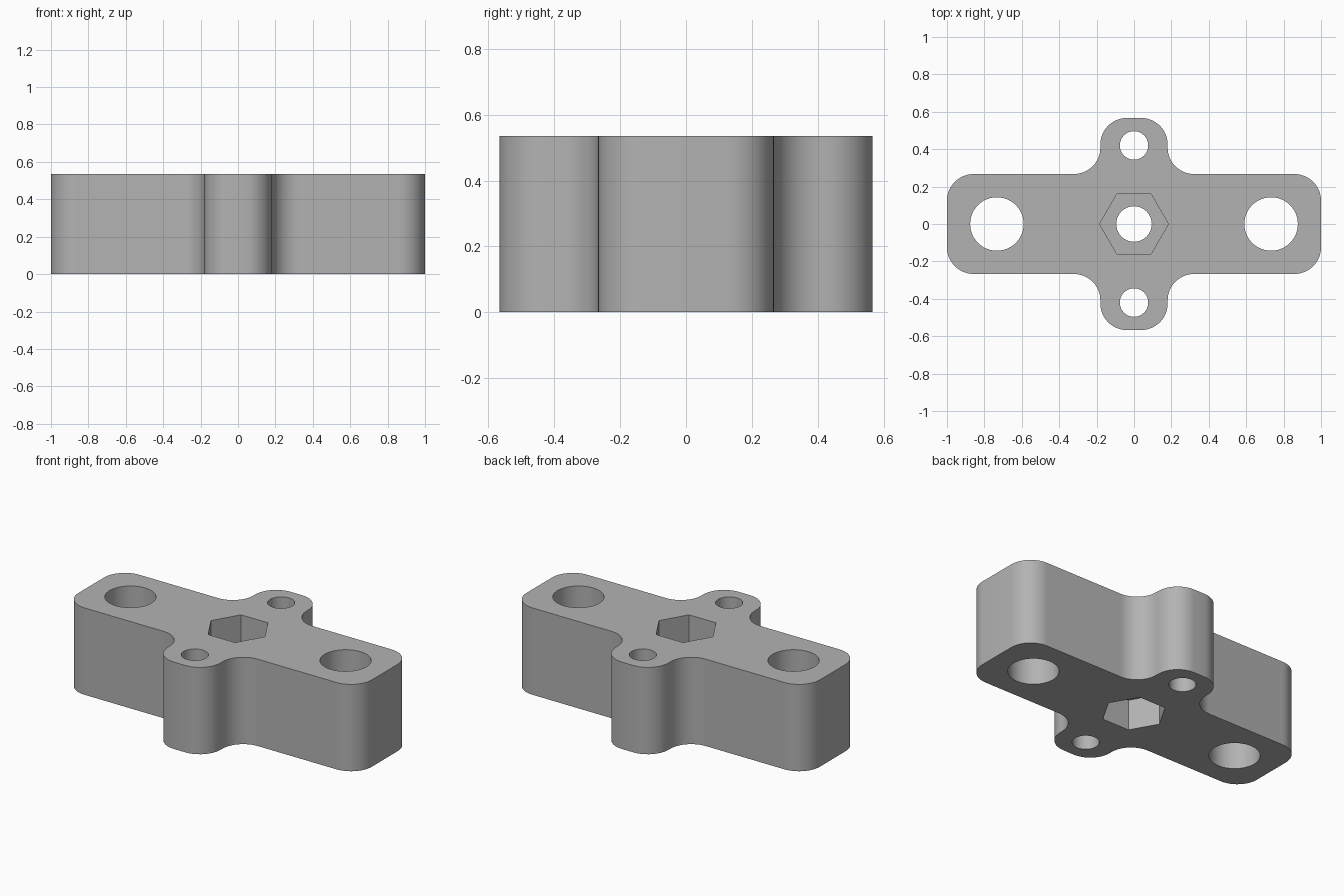
import bpy, bmesh
from math import cos, sin, pi, radians

cube = bpy.data.objects.get("Cube")
if cube:
    bpy.data.objects.remove(cube, do_unlink=True)

HEIGHT = 0.535
HALF_X, HALF_Y = 1.0, 0.267      # main bar
TAB_X, TAB_Y = 0.18, 0.567       # side lugs
R = 0.142                        # corner and fillet radius
NUT_DEPTH = 0.19

grey = bpy.data.materials.new("plain grey")
grey.use_nodes = True
grey.diffuse_color = (0.45, 0.45, 0.45, 1)
grey.node_tree.nodes["Principled BSDF"].inputs["Base Color"].default_value = (0.45, 0.45, 0.45, 1)


def arc(cx, cy, r, start, end, steps=12):
    angles = [radians(start + (end - start) * i / steps) for i in range(steps + 1)]
    return [(cx + r * cos(a), cy + r * sin(a)) for a in angles]


def prism(name, outline, z0, z1):
    """Extrude a closed outline between two heights."""
    bm = bmesh.new()
    face = bm.faces.new([bm.verts.new((x, y, z0)) for x, y in outline])
    top = bmesh.ops.extrude_face_region(bm, geom=[face])["geom"]
    moved = [v for v in top if isinstance(v, bmesh.types.BMVert)]
    bmesh.ops.translate(bm, verts=moved, vec=(0, 0, z1 - z0))
    bmesh.ops.recalc_face_normals(bm, faces=bm.faces)
    mesh = bpy.data.meshes.new(name)
    bm.to_mesh(mesh)
    bm.free()
    mesh.materials.append(grey)
    obj = bpy.data.objects.new(name, mesh)
    bpy.context.collection.objects.link(obj)
    return obj


def ring(x, y, r, sides=48):
    return arc(x, y, r, 0, 360, sides)[:-1]


# Cross-shaped outline: one quadrant, mirrored around
quadrant = (arc(HALF_X - R, HALF_Y - R, R, 0, 90)
            + arc(TAB_X + R, HALF_Y + R, R, 270, 180)
            + arc(TAB_X - R, TAB_Y - R, R, 0, 90))
upper = quadrant + [(-x, y) for x, y in reversed(quadrant)]
outline = upper + [(-x, -y) for x, y in upper]
body = prism("mounting_block", outline, 0, HEIGHT)

# Through holes and hexagonal nut recesses
low, high = -0.1, HEIGHT + 0.1
cutters = [prism("centre_hole_cutter", ring(0, 0, 0.095), low, high)]
for s in (-1, 1):
    cutters.append(prism("end_hole_cutter", ring(s * 0.733, 0, 0.143), low, high))
    cutters.append(prism("lug_hole_cutter", ring(0, s * 0.42, 0.076), low, high))
cutters.append(prism("lower_nut_cutter", ring(0, 0, 0.184, 6), low, NUT_DEPTH))
cutters.append(prism("upper_nut_cutter", ring(0, 0, 0.184, 6), HEIGHT - NUT_DEPTH, high))

bpy.ops.object.select_all(action="DESELECT")
bpy.context.view_layer.objects.active = body
body.select_set(True)
for cutter in cutters:
    mod = body.modifiers.new("cut", "BOOLEAN")
    mod.operation = "DIFFERENCE"
    mod.solver = "EXACT"
    mod.object = cutter
    bpy.ops.object.modifier_apply(modifier=mod.name)
    bpy.data.objects.remove(cutter, do_unlink=True)

bpy.ops.object.shade_smooth_by_angle(angle=radians(30))
